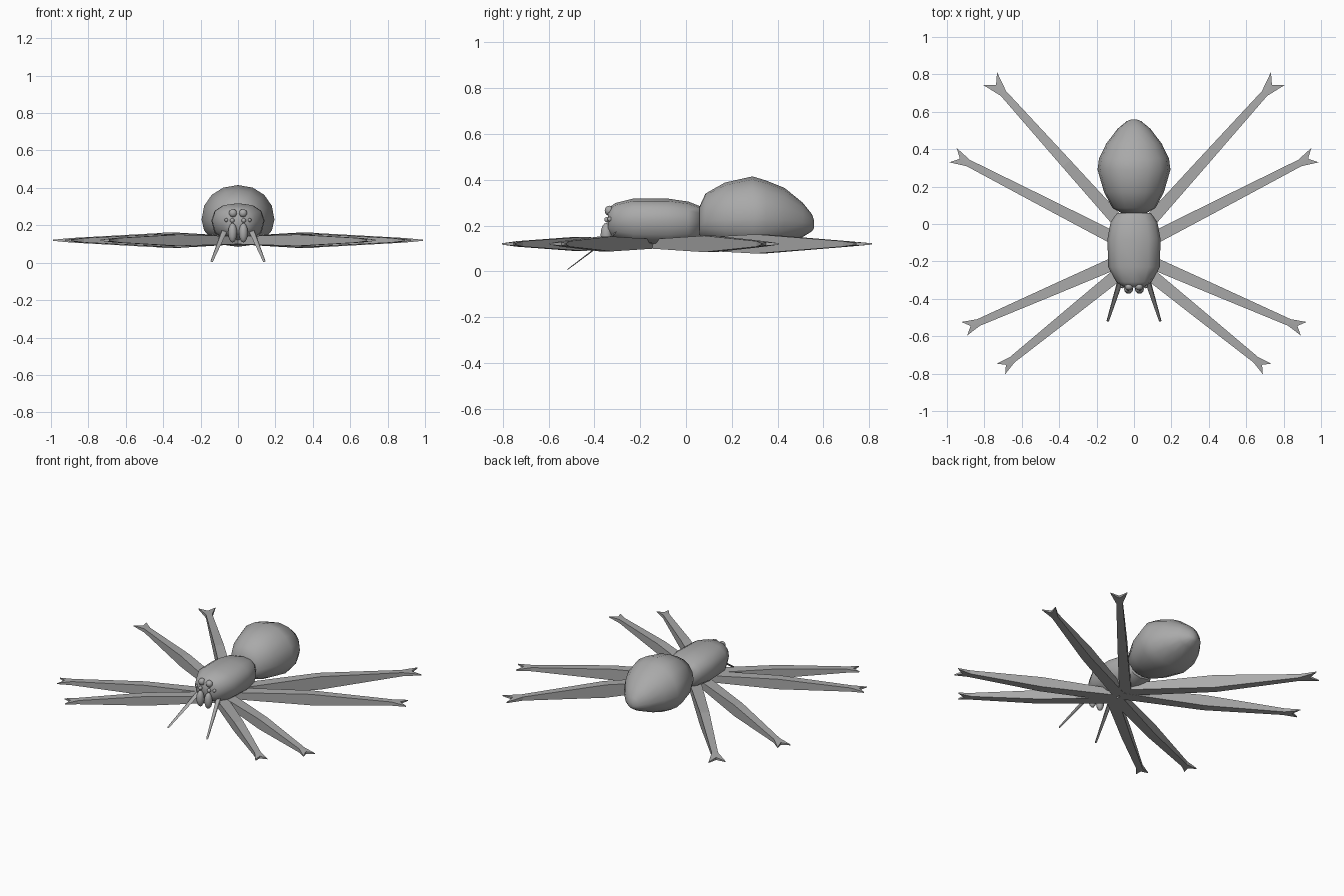
import bpy, bmesh
from math import sin, cos, pi, radians
from mathutils import Vector

cube = bpy.data.objects.get("Cube")
if cube:
    bpy.data.objects.remove(cube, do_unlink=True)

grey = bpy.data.materials.new("body grey")
grey.use_nodes = True
colour = (0.4, 0.4, 0.4, 1)
grey.diffuse_color = colour
grey.node_tree.nodes["Principled BSDF"].inputs["Base Color"].default_value = colour


def finish(name, bm, angle):
    """Turn a bmesh into a named object, smooth below the given edge angle."""
    bmesh.ops.recalc_face_normals(bm, faces=bm.faces[:])
    mesh = bpy.data.meshes.new(name)
    bm.to_mesh(mesh)
    bm.free()
    mesh.materials.append(grey)
    obj = bpy.data.objects.new(name, mesh)
    bpy.context.collection.objects.link(obj)
    bpy.ops.object.select_all(action="DESELECT")
    obj.select_set(True)
    bpy.context.view_layer.objects.active = obj
    if angle:
        bpy.ops.object.shade_smooth_by_angle(angle=radians(angle))
    return obj


def skin(bm, rings):
    """Join rings of points into a closed tube."""
    loops = [[bm.verts.new(p) for p in ring] for ring in rings]
    n = len(loops[0])
    for a, b in zip(loops, loops[1:]):
        for i in range(n):
            j = (i + 1) % n
            bm.faces.new((a[i], a[j], b[j], b[i]))
    bm.faces.new(loops[0])
    bm.faces.new(loops[-1])


def body(name, stations, sides, power):
    """Loft along y; each station is y, half width, top, widest height, bottom."""
    rings = []
    for y, w, top, mid, low in stations:
        ring = []
        for i in range(sides):
            c, s = cos(2 * pi * i / sides), sin(2 * pi * i / sides)
            x = w * abs(c) ** power * (1 if c > 0 else -1)
            z = mid + ((top - mid) if s > 0 else (low - mid)) * abs(s) ** power
            ring.append((x, y, z))
        rings.append(ring)
    bm = bmesh.new()
    skin(bm, rings)
    finish(name, bm, 60)


def ball(name, centre, size):
    bm = bmesh.new()
    bmesh.ops.create_uvsphere(bm, u_segments=12, v_segments=8, radius=1)
    for v in bm.verts:
        v.co = Vector(centre) + Vector(a * b for a, b in zip(v.co, size))
    finish(name, bm, 60)


def leg(name, start, end, scale):
    """Thin blade, tallest halfway, ending in a forked foot."""
    start, end = Vector(start), Vector(end)
    along = (end - start).normalized()
    across = Vector((-along.y, along.x, 0))
    length = (end - start).length
    bm = bmesh.new()
    rings = []
    # distance, half width, half height
    for d, w, h in ((0, 0.036, 0.02), (length * 0.47, 0.028, 0.039 * scale),
                    (length - 0.1 * scale, 0.019, 0.012)):
        c = start + along * d
        up = Vector((0, 0, h))
        rings.append([c + across * w + up, c - across * w + up,
                      c - across * w - up, c + across * w - up])
    skin(bm, rings)
    # forked foot, split at the notch
    neck, notch = end - along * 0.1 * scale, end - along * 0.045 * scale
    for side in (1, -1):
        out = across * side
        points = [(neck, 0.012), (neck + out * 0.019, 0.012),
                  (end + out * 0.047 * scale, 0.003), (notch, 0.008)]
        top = [bm.verts.new(p + Vector((0, 0, h))) for p, h in points]
        low = [bm.verts.new(p - Vector((0, 0, h))) for p, h in points]
        bm.faces.new(top)
        bm.faces.new(low[::-1])
        for i in range(4):
            j = (i + 1) % 4
            bm.faces.new((top[i], low[i], low[j], top[j]))
    finish(name, bm, 0)


# Main body sections
body("thorax", [
    (-0.34, 0.055, 0.275, 0.22, 0.165),
    (-0.31, 0.095, 0.298, 0.22, 0.14),
    (-0.23, 0.138, 0.318, 0.225, 0.115),
    (-0.08, 0.142, 0.318, 0.225, 0.108),
    (0.01, 0.125, 0.305, 0.22, 0.12),
    (0.06, 0.09, 0.285, 0.215, 0.14)], 12, 0.85)
body("abdomen", [
    (0.055, 0.06, 0.275, 0.21, 0.16),
    (0.085, 0.115, 0.34, 0.22, 0.135),
    (0.17, 0.16, 0.388, 0.225, 0.105),
    (0.29, 0.195, 0.415, 0.23, 0.085),
    (0.35, 0.187, 0.397, 0.23, 0.09),
    (0.43, 0.148, 0.365, 0.225, 0.115),
    (0.51, 0.087, 0.3, 0.215, 0.15),
    (0.55, 0.038, 0.25, 0.205, 0.175),
    (0.56, 0.012, 0.22, 0.205, 0.19)], 16, 0.95)

for side, word in ((1, "left"), (-1, "right")):
    # Legs from front to rear
    leg(f"{word}_leg_front", (0, -0.2, 0.12), (side * 0.712, -0.775, 0.12), 0.78)
    leg(f"{word}_leg_second", (0, -0.165, 0.12), (side * 0.908, -0.56, 0.12), 0.84)
    leg(f"{word}_leg_third", (0, -0.13, 0.12), (side * 0.968, 0.368, 0.12), 0.92)
    leg(f"{word}_leg_rear", (0, -0.08, 0.12), (side * 0.77, 0.778, 0.12), 1.08)
    # Eyes
    ball(f"{word}_main_eye", (side * 0.027, -0.335, 0.265), (0.022, 0.02, 0.022))
    ball(f"{word}_lower_eye", (side * 0.031, -0.345, 0.226), (0.012, 0.012, 0.012))
    ball(f"{word}_outer_eye", (side * 0.062, -0.332, 0.228), (0.01, 0.012, 0.01))
    # Jaw
    ball(f"{word}_jaw", (side * 0.029, -0.348, 0.16), (0.024, 0.025, 0.052))
    # Feeler reaching down to the ground
    rings = []
    for c, r in (((0.075, -0.31, 0.165), 0.016), ((0.14, -0.518, 0.008), 0.007)):
        rings.append([(side * (c[0] + r * cos(i * pi / 3)), c[1] + r * 0.7 * sin(i * pi / 3),
                       c[2] + r * 0.9 * sin(i * pi / 3)) for i in range(6)])
    bm = bmesh.new()
    skin(bm, rings)
    finish(f"{word}_feeler", bm, 0)
